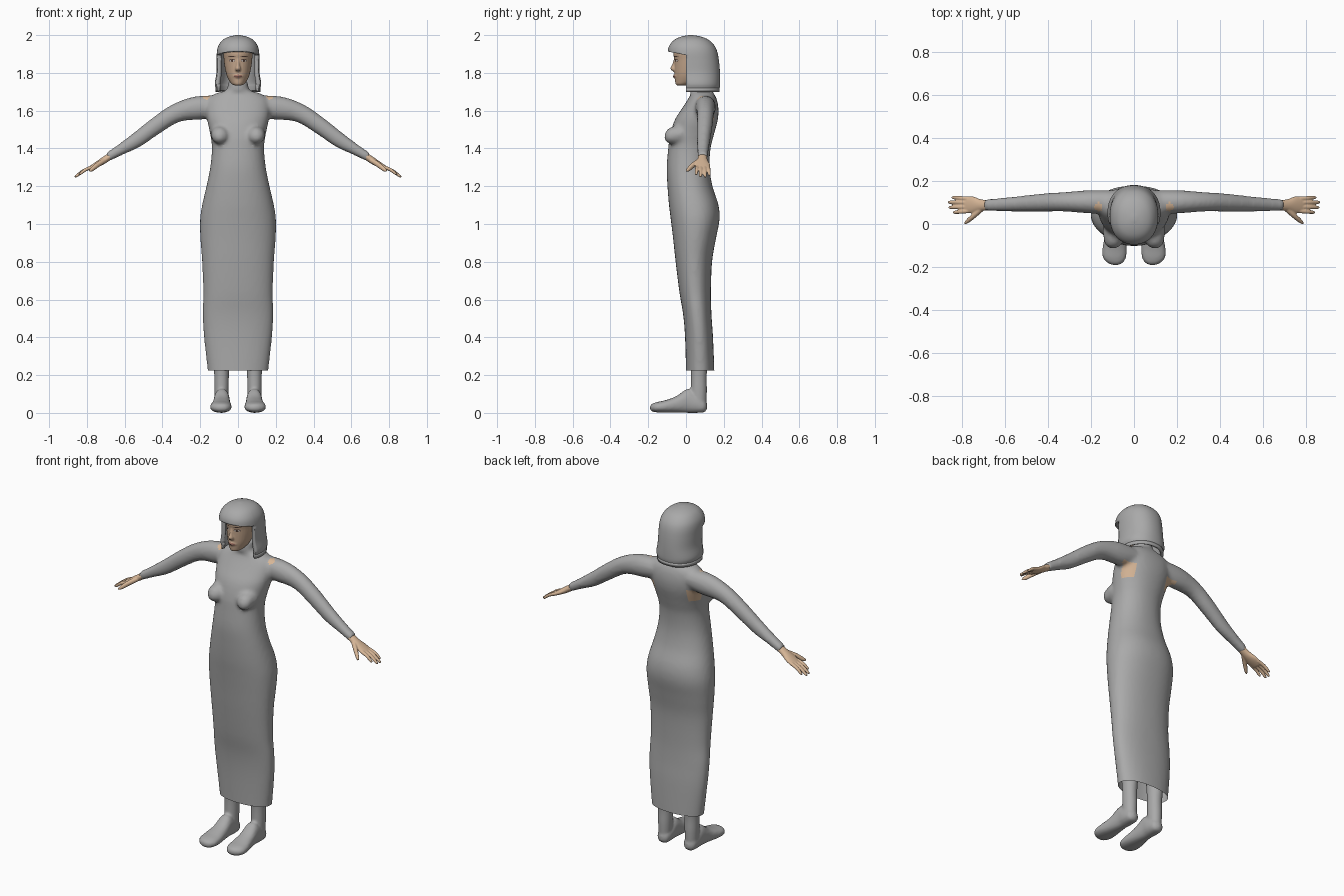
import bpy, bmesh, math
from mathutils import Vector
from mathutils.bvhtree import BVHTree

old = bpy.data.objects.get("Cube")
if old:
    bpy.data.objects.remove(old)


def material(name, rgb):
    m = bpy.data.materials.new(name)
    m.use_nodes = True
    m.diffuse_color = (*rgb, 1)
    bsdf = m.node_tree.nodes["Principled BSDF"]
    bsdf.inputs["Base Color"].default_value = (*rgb, 1)
    bsdf.inputs["Roughness"].default_value = 0.8
    return m


GREY = material("soft grey", (0.4, 0.4, 0.4))
SKIN = material("skin", (0.68, 0.47, 0.31))
FACE = material("face skin", (0.55, 0.38, 0.26))
BROWN = material("dark brown", (0.07, 0.04, 0.03))
WHITE = material("eye white", (0.55, 0.5, 0.46))
LIP = material("lip", (0.36, 0.17, 0.13))
X, Y, Z = Vector((1, 0, 0)), Vector((0, 1, 0)), Vector((0, 0, 1))


def spline(rings, steps=4):
    """Catmull-Rom resampling of (x, y, z, radius, radius) rings."""
    out = []
    for i in range(len(rings) - 1):
        quad = [rings[max(i - 1, 0)], rings[i], rings[i + 1], rings[min(i + 2, len(rings) - 1)]]
        for k in range(steps):
            t = k / steps
            out.append([0.5 * (2 * b + (c - a) * t + (2 * a - 5 * b + 4 * c - d) * t * t
                               + (3 * b - a - 3 * c + d) * t ** 3) for a, b, c, d in zip(*quad)])
    return out + [list(rings[-1])]


def loft(bm, rings, side=X, axis=None, n=32, power=2.0, s=1):
    """Skin oval cross-sections along a path; s=-1 mirrors across x."""
    first, last = Vector(rings[0][:3]), Vector(rings[-1][:3])
    axis = axis or (last - first).normalized()
    a = (side - axis * side.dot(axis)).normalized()
    b = axis.cross(a)
    loops, e = [], 2 / power
    for x, y, z, ra, rb in spline(rings):
        loop = []
        for k in range(n):
            c, d = math.cos(math.tau * k / n), math.sin(math.tau * k / n)
            p = Vector((x, y, z)) + a * ra * math.copysign(abs(c) ** e, c) \
                + b * rb * math.copysign(abs(d) ** e, d)
            p.x *= s
            loop.append(bm.verts.new(p))
        loops.append(loop)
    faces = [bm.faces.new((p[k], p[(k + 1) % n], q[(k + 1) % n], q[k]))
             for p, q in zip(loops, loops[1:]) for k in range(n)]
    faces += [bm.faces.new(loops[0][::-1]), bm.faces.new(loops[-1])]
    bmesh.ops.recalc_face_normals(bm, faces=faces)


def slabs(rows):
    """Rows of (height, half width, front y, back y) to rings."""
    return [(0, (f + b) / 2, z, w, (b - f) / 2) for z, w, f, b in rows]


def cut(bm, co, no, clear=False):
    bmesh.ops.bisect_plane(bm, geom=bm.verts[:] + bm.edges[:] + bm.faces[:],
                           plane_co=co, plane_no=no, clear_inner=clear)


def finish(name, bm, *mats):
    me = bpy.data.meshes.new(name)
    bm.to_mesh(me)
    bm.free()
    for m in mats:
        me.materials.append(m)
    for p in me.polygons:
        p.use_smooth = True
    ob = bpy.data.objects.new(name, me)
    bpy.context.collection.objects.link(ob)
    return ob


def fuse(bm, voxel, smooth):
    """Merge overlapping solids into one soft skin; returns a new bmesh."""
    ob = finish("fuse_helper", bm)
    mod = ob.modifiers.new("Remesh", 'REMESH')
    mod.mode, mod.voxel_size = 'VOXEL', voxel
    mod = ob.modifiers.new("Smooth", 'SMOOTH')
    mod.factor, mod.iterations = 0.5, smooth
    dg = bpy.context.evaluated_depsgraph_get()
    dg.update()
    me = bpy.data.meshes.new_from_object(ob.evaluated_get(dg))
    out = bmesh.new()
    out.from_mesh(me)
    bpy.data.objects.remove(ob)
    bpy.data.meshes.remove(me)
    return out


# Long dress with sleeves, bust and high neck
bm = bmesh.new()
loft(bm, slabs([
    (0.15, .155, .0, .15), (0.22, .16, .0, .15), (0.4, .18, -.005, .143), (0.52, .187, -.015, .135),
    (0.64, .184, -.035, .132), (0.8, .19, -.055, .138), (0.92, .199, -.068, .158),
    (1.02, .201, -.08, .177), (1.1, .19, -.09, .172), (1.2, .167, -.098, .14), (1.3, .147, -.102, .125),
    (1.4, .138, -.094, .13), (1.47, .146, -.085, .147), (1.55, .163, -.06, .168), (1.61, .17, -.022, .172),
    (1.66, .16, .01, .163), (1.69, .12, .025, .148), (1.705, .068, .02, .138), (1.725, .055, .018, .125),
    (1.76, .052, .02, .12)]), axis=Z, n=48, power=2.2)
for s in (1, -1):
    loft(bm, [(.06, .1, 1.63, .055, .055), (.2, .103, 1.615, .054, .066), (.325, .103, 1.588, .045, .05),
              (.43, .099, 1.523, .042, .046), (.535, .093, 1.446, .036, .041), (.62, .09, 1.395, .031, .03),
              (.69, .088, 1.354, .028, .024)], side=Y, s=s)
    loft(bm, [(.095, -.02, 1.475, .05, .05), (.095, -.07, 1.47, .046, .046),
              (.097, -.1, 1.465, .034, .034), (.098, -.114, 1.462, .012, .012)], axis=-Y, s=s)
bm = fuse(bm, 0.011, 5)
cut(bm, (0, 0, .225), Z, clear=True)
for h in (1.495, 1.57):
    cut(bm, (0, 0, h), Z)
for w in (.105, .185):
    cut(bm, (w, 0, 0), X)
    cut(bm, (-w, 0, 0), X)
bm.normal_update()
for f in bm.faces:
    c, n = f.calc_center_median(), f.normal
    blade = .105 < abs(c.x) < .185 and 1.495 < c.z < 1.57 and n.y > .25
    shoulder = math.hypot(abs(c.x) - .165, c.y - .08) < .02 and n.z > .5 and c.z > 1.6
    f.material_index = int(blade or shoulder)
finish("dress", bm, GREY, SKIN)

for s, label in ((1, "left"), (-1, "right")):
    # Hand with four fingers and a thumb
    bm = bmesh.new()
    loft(bm, [(.66, .088, 1.37, .023, .018), (.71, .087, 1.337, .027, .018), (.75, .089, 1.313, .039, .015),
              (.785, .09, 1.294, .037, .01), (.79, .09, 1.291, .03, .006)], side=Y, s=s)
    for y0, y1, tip in ((.06, .054, .842), (.08, .077, .862), (.1, .101, .865), (.118, .123, .848)):
        mid = (.77 + tip) / 2
        loft(bm, [(.77, y0, 1.302, .01, .01), (mid, (y0 + y1) / 2, 1.306 - (mid - .77) * .5, .0095, .009),
                  (tip - .008, y1, 1.262 - (tip - .85) * .6, .0075, .007),
                  (tip, y1, 1.256 - (tip - .85) * .6, .002, .002)], side=Y, n=12, s=s)
    loft(bm, [(.705, .075, 1.338, .014, .014), (.745, .038, 1.312, .014, .012),
              (.775, .012, 1.288, .011, .009), (.788, .0, 1.28, .003, .003)], side=Z, n=12, s=s)
    finish(label + "_hand", fuse(bm, 0.0035, 2), SKIN)

    # Stockinged leg and foot
    bm = bmesh.new()
    loft(bm, [(.09, .07, .45, .055, .06), (.088, .07, .3, .045, .05), (.087, .068, .2, .039, .042),
              (.087, .068, .12, .038, .043), (.087, .068, .03, .034, .04)], axis=-Z, s=s)
    loft(bm, [(.086, .112, .035, .012, .015), (.086, .095, .037, .034, .034), (.086, .05, .05, .041, .05),
              (.086, .01, .064, .041, .064), (.087, -.05, .045, .047, .044), (.09, -.11, .034, .056, .033),
              (.091, -.155, .03, .054, .027), (.088, -.18, .028, .036, .02), (.086, -.191, .027, .012, .01)],
         axis=-Y, power=2.3, s=s)
    finish(label + "_leg", fuse(bm, 0.008, 3), GREY)

# Head with nose, lips and chin
bm = bmesh.new()
loft(bm, slabs([(1.733, .015, -.045, .0), (1.74, .032, -.055, .03), (1.76, .048, -.058, .08),
                (1.79, .061, -.06, .1), (1.83, .07, -.061, .12), (1.87, .075, -.062, .13),
                (1.91, .077, -.066, .13), (1.95, .065, -.04, .1), (1.975, .02, .01, .05)]), axis=Z)
loft(bm, [(0, -.055, 1.878, .007, .008), (0, -.06, 1.845, .009, .013), (0, -.066, 1.822, .015, .017),
          (0, -.058, 1.807, .012, .008)], axis=Z, n=16)
loft(bm, [(-.026, -.05, 1.783, .004, .006), (0, -.058, 1.782, .01, .011), (.026, -.05, 1.783, .004, .006)],
     side=Y, axis=X, n=16)
bm = fuse(bm, 0.0045, 2)
surface = BVHTree.FromBMesh(bm)
finish("head", bm, FACE)


def face_plate(name, x, z, w, h, lift, mat, slope=0, n=20):
    """Thin oval hugging the face."""
    bm = bmesh.new()

    def point(r, t):
        px = x + r * w * math.cos(t)
        pz = z + r * h * math.sin(t) + slope * (px - x)
        hit = surface.ray_cast(Vector((px, -1, pz)), Y)[0]
        return bm.verts.new((px, (hit.y if hit else -.05) - lift, pz))

    mid = point(0, 0)
    loops = [[point(r, math.tau * k / n) for k in range(n)] for r in (.35, .7, 1)]
    for k in range(n):
        j = (k + 1) % n
        bm.faces.new((mid, loops[0][k], loops[0][j]))
        for p, q in zip(loops, loops[1:]):
            bm.faces.new((p[k], q[k], q[j], p[j]))
    finish(name, bm, mat)


# Painted face details
for s, label in ((1, "left"), (-1, "right")):
    face_plate(label + "_eye_line", s * .031, 1.866, .0165, .0075, .0012, BROWN)
    face_plate(label + "_eye_white", s * .031, 1.865, .0145, .0052, .002, WHITE)
    face_plate(label + "_iris", s * .031, 1.8655, .0055, .0053, .0028, BROWN)
    face_plate(label + "_eyebrow", s * .034, 1.887, .02, .003, .0015, BROWN, slope=s * .08)
    face_plate(label + "_nostril", s * .007, 1.811, .004, .002, .001, BROWN)
face_plate("lips", 0, 1.782, .023, .0085, .0012, LIP)
face_plate("lip_line", 0, 1.7825, .021, .0012, .002, BROWN)

# Bobbed hair with a fringe, open in front of the face
bm = bmesh.new()
loft(bm, slabs([(1.69, .112, -.07, .17), (1.72, .118, -.07, .178), (1.745, .123, -.075, .181),
                (1.8, .114, -.085, .18), (1.86, .113, -.092, .175), (1.91, .112, -.096, .166),
                (1.945, .103, -.088, .15), (1.975, .08, -.062, .12), (1.992, .047, -.025, .08),
                (2.0, .008, .015, .035)]), axis=Z, n=48, power=2.2)
cut(bm, (0, 0, 1.72), Z, clear=True)
fringe_n = Vector((0, .2, 1)).normalized()
fringe_co = Vector((0, -.09, 1.912))
cut(bm, fringe_co, fringe_n)
cut(bm, (0, .0, 0), Y)
gap = [f for f in bm.faces if f.calc_center_median().y < 0
       and (f.calc_center_median() - fringe_co).dot(fringe_n) < 0]
bmesh.ops.delete(bm, geom=gap, context='FACES')
hair = finish("hair", bm, GREY)
mod = hair.modifiers.new("Thickness", 'SOLIDIFY')
mod.thickness, mod.offset = 0.022, -1
bpy.ops.object.select_all(action='DESELECT')
hair.select_set(True)
bpy.context.view_layer.objects.active = hair
bpy.ops.object.shade_smooth_by_angle(angle=math.radians(45))
